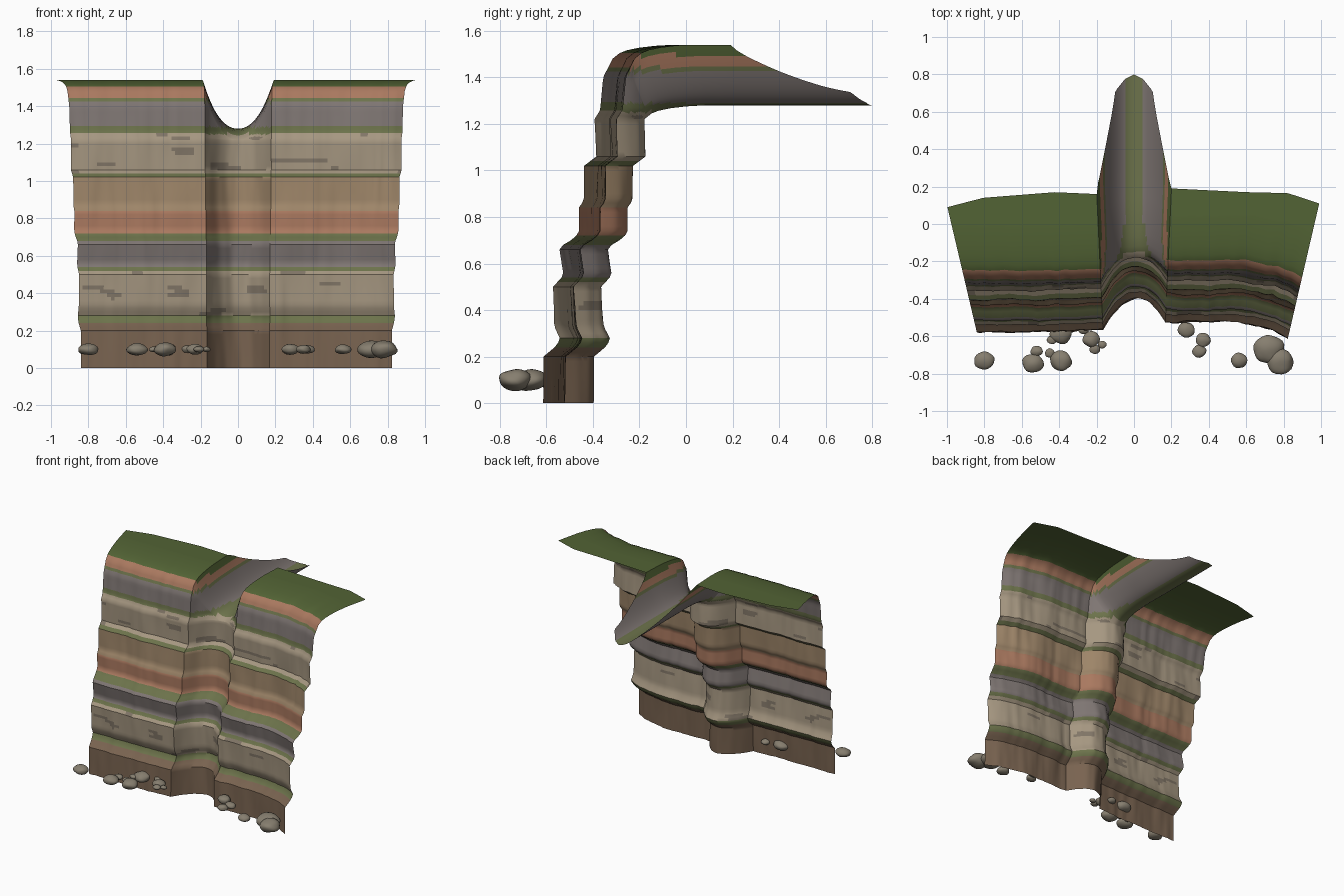
import bpy, bmesh, math, random
from mathutils import Vector, noise

cube = bpy.data.objects.get("Cube")
if cube:
    bpy.data.objects.remove(cube, do_unlink=True)
random.seed(4)


def make_material(name, colour):
    mat = bpy.data.materials.new(name)
    mat.use_nodes = True
    mat.diffuse_color = (*colour, 1)
    bsdf = mat.node_tree.nodes["Principled BSDF"]
    bsdf.inputs["Base Color"].default_value = (*colour, 1)
    bsdf.inputs["Roughness"].default_value = 0.9
    return mat


def interp(points, t):
    """Piecewise linear lookup in a sorted list of pairs."""
    if t <= points[0][0]:
        return points[0][1]
    for (a, va), (b, vb) in zip(points, points[1:]):
        if t <= b:
            return va + (vb - va) * (t - a) / (b - a)
    return points[-1][1]


def finish(obj, angle):
    bpy.ops.object.select_all(action='DESELECT')
    obj.select_set(True)
    bpy.context.view_layer.objects.active = obj
    bpy.ops.object.shade_smooth_by_angle(angle=math.radians(angle))


# Rock and grass colours
COLOURS = {
    "soil": (0.19, 0.125, 0.08), "moss": (0.15, 0.17, 0.07),
    "limestone": (0.38, 0.31, 0.22), "slate": (0.21, 0.18, 0.17),
    "terracotta": (0.40, 0.19, 0.115), "sandstone": (0.34, 0.235, 0.14),
    "grass": (0.085, 0.125, 0.035), "stain": (0.22, 0.18, 0.135),
    "boulder": (0.24, 0.21, 0.16),
}
materials = {name: make_material(name, c) for name, c in COLOURS.items()}
names = list(COLOURS)

# Strata: upper height of each band and its rock
STRATA = [
    (0.25, "soil"), (0.275, "moss"), (0.51, "limestone"), (0.535, "moss"),
    (0.68, "slate"), (0.71, "moss"), (0.85, "terracotta"),
    (1.02, "sandstone"), (1.045, "moss"), (1.25, "limestone"),
    (1.29, "moss"), (1.42, "slate"), (1.44, "moss"),
    (1.495, "terracotta"), (9, "grass"),
]

# Stepped cliff profile: height, depth
PROFILE = [
    (0, -0.615), (0.2, -0.61), (0.25, -0.55), (0.28, -0.54), (0.33, -0.565),
    (0.5, -0.575), (0.55, -0.53), (0.67, -0.55), (0.7, -0.5), (0.73, -0.465),
    (0.84, -0.465), (0.87, -0.443), (1.02, -0.44), (1.06, -0.388),
    (1.22, -0.395), (1.26, -0.37), (1.4, -0.355), (1.48, -0.315),
]
# How far the wall is set back along its width
SETBACK = [(-0.84, 0.035), (-0.5, 0.035), (-0.16, 0.045), (0.16, 0.09),
           (0.55, 0.09), (0.7, 0.06), (0.83, 0)]
# Back edge of the plateau, and of the channel tongue
BACK_EDGE = [(-0.84, 0.09), (-0.67, 0.14), (-0.35, 0.17), (-0.165, 0.16),
             (0.165, 0.19), (0.5, 0.17), (0.68, 0.165), (0.83, 0.11)]
TONGUE = [(0, 0.8), (0.04, 0.775), (0.082, 0.71), (0.094, 0.61),
          (0.127, 0.4), (0.15, 0.26), (0.165, 0.18)]
BROW = [(0.03, 0.6), (0.06, 0.4), (0.11, 0.22), (0.18, 0.08), (0.26, 0)]
GULLY = 0.165
TOP, BED = 1.54, 1.28
BROW_DROP = 0.06


def column(u):
    """One strip of the sheet, from the foot up the wall and over the top."""
    k = min(abs(u) / GULLY, 1)
    z_top = BED + (TOP - BED) * k ** 2.2
    setback = interp(SETBACK, u) + 0.145 * (1 - k * k)
    back = interp(TONGUE, abs(u)) if k < 1 else interp(BACK_EDGE, u)

    def wall(z):
        wobble = 0.012 * noise.noise(Vector((u * 7, 0, z * 2)))
        wobble += 0.006 * noise.noise(Vector((u * 25, 5, z * 3)))
        return interp(PROFILE, z) + setback + wobble

    lower = [1.22 * i / 61 for i in range(61)]
    z_brow = z_top - BROW_DROP
    upper = [1.22 + (z_brow - 1.22) * i / 14 for i in range(15)]
    path = [(wall(z), z) for z in lower + upper]
    y_brow = path[-1][0]
    path += [(y_brow + dy, z_top - BROW_DROP * drop) for dy, drop in BROW]
    y0 = path[-1][0]
    path += [(y0 + (back - y0) * i / 12, z_top) for i in range(1, 13)]
    return [(u * (1 + 0.28 * (min(y, 0.2) + 0.58)), y, z) for y, z in path]


# Cliff sheet, with closer strips across the gully
side, middle = 36, 44
us = [-0.84 + (0.84 - GULLY) * i / side for i in range(side)]
us += [-GULLY + 2 * GULLY * i / middle for i in range(middle)]
us += [GULLY + (0.83 - GULLY) * i / side for i in range(side + 1)]

bm = bmesh.new()
grid = [[bm.verts.new(p) for p in column(u)] for u in us]
for left, right in zip(grid, grid[1:]):
    for j in range(len(left) - 1):
        face = bm.faces.new((left[j], right[j], right[j + 1], left[j + 1]))
        c = face.calc_center_median()
        rock = next(name for height, name in STRATA if c.z < height)
        # Horizontal weathering stains in the pale layers
        if rock == "limestone" and noise.noise(Vector((c.x * 5, 3, c.z * 22))) > 0.42:
            rock = "stain"
        face.material_index = names.index(rock)
mesh = bpy.data.meshes.new("cliff")
bm.to_mesh(mesh)
bm.free()
for name in names:
    mesh.materials.append(materials[name])
cliff = bpy.data.objects.new("cliff", mesh)
bpy.context.collection.objects.link(cliff)
finish(cliff, 40)

# Boulders along the foot: x, y, radius
BOULDERS = [
    (-0.8, -0.73, 0.055), (-0.54, -0.745, 0.057), (-0.52, -0.68, 0.033),
    (-0.39, -0.73, 0.058), (-0.45, -0.69, 0.026), (-0.39, -0.585, 0.06),
    (-0.44, -0.62, 0.026), (-0.27, -0.56, 0.032), (-0.23, -0.615, 0.045),
    (-0.21, -0.67, 0.028), (-0.17, -0.645, 0.023), (0.28, -0.565, 0.045),
    (0.37, -0.62, 0.04), (0.35, -0.68, 0.037), (0.56, -0.73, 0.045),
    (0.72, -0.67, 0.083), (0.78, -0.735, 0.072),
]
for n, (x, y, r) in enumerate(BOULDERS, 1):
    bpy.ops.mesh.primitive_ico_sphere_add(subdivisions=3, radius=r, location=(x, y, 0.1))
    boulder = bpy.context.object
    boulder.name = f"boulder_{n}"
    for v in boulder.data.vertices:
        bump = noise.noise(v.co / r * 1.1 + Vector((n * 3.7, 0, 0)))
        v.co *= 1 + 0.15 * bump
    boulder.scale = (1, random.uniform(0.85, 0.95), random.uniform(0.55, 0.65))
    boulder.data.materials.append(materials["boulder"])
    finish(boulder, 60)
